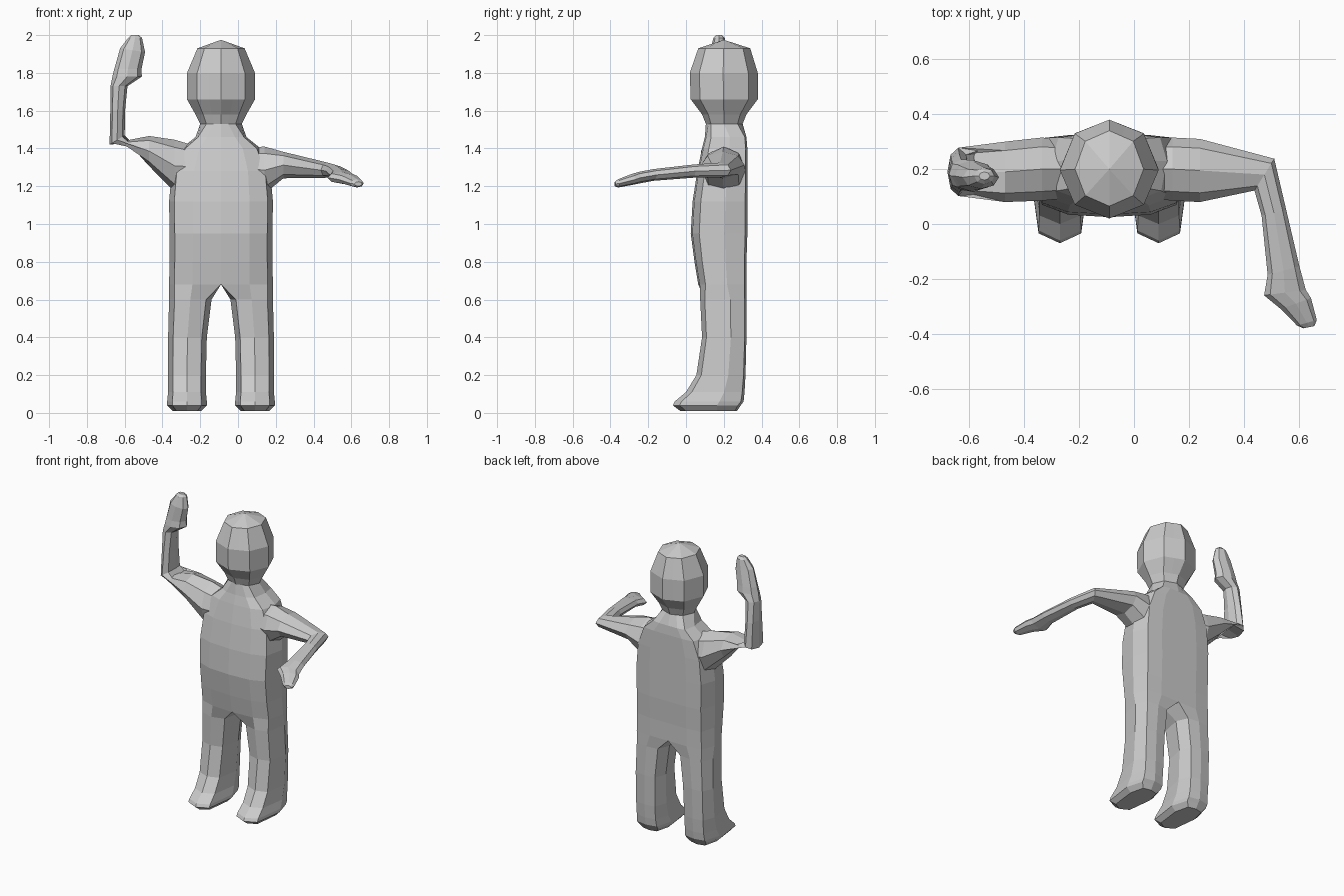
import bpy, bmesh, math
from mathutils import Vector

if "Cube" in bpy.data.objects:
    bpy.data.objects.remove(bpy.data.objects["Cube"])

CX = -0.09  # symmetry plane of the body

# Half cross-sections: u runs from inner to outer side, v from front to back
LEG = [(.5, 0), (.87, .1), (1, .65), (.85, .96), (.5, 1), (.15, .96), (0, .65), (.13, .1)]
TORSO = [(.55, .03), (.9, .15), (1, .6), (.88, .96), (.5, 1), (0, 1), (0, .5), (0, 0)]
HEAD = [(.35, .07), (.7, .14), (1, .49), (.7, .86), (.35, .93), (0, 1), (0, .5), (0, 0)]


def loft(bm, rings, cap_end=True):
    loops = [[bm.verts.new(p) for p in ring] for ring in rings]
    n = len(loops[0])
    for a, b in zip(loops, loops[1:]):
        for i in range(n):
            j = (i + 1) % n
            bm.faces.new((a[i], a[j], b[j], b[i]))
    bm.faces.new(loops[0])
    if cap_end:
        bm.faces.new(loops[-1])


def finish(bm, name):
    bmesh.ops.remove_doubles(bm, verts=bm.verts, dist=0.0005)
    bmesh.ops.recalc_face_normals(bm, faces=bm.faces)
    mesh = bpy.data.meshes.new(name)
    bm.to_mesh(mesh)
    bm.free()
    obj = bpy.data.objects.new(name, mesh)
    bpy.context.collection.objects.link(obj)
    return obj


# Body: one half lofted from foot to crown, then mirrored
sections = [  # z, inner x, outer x, front y, back y, shape
    (.01, .105, .255, -.03, .27, LEG), (.04, .075, .285, -.07, .29, LEG),
    (.06, .075, .285, -.06, .305, LEG), (.11, .08, .28, 0, .31, LEG),
    (.2, .08, .28, .055, .315, LEG), (.4, .075, .28, .085, .32, LEG),
    (.6, .05, .275, .075, .32, LEG), (.68, 0, .275, .065, .32, TORSO),
    (.8, 0, .272, .045, .32, TORSO), (.95, 0, .272, .025, .325, TORSO),
    (1.12, 0, .275, .035, .325, TORSO), (1.28, 0, .26, .06, .325, TORSO),
    (1.4, 0, .21, .085, .325, TORSO), (1.46, 0, .135, .1, .32, TORSO),
    (1.53, 0, .11, .105, .3, HEAD), (1.58, 0, .135, .085, .32, HEAD),
    (1.66, 0, .18, .025, .38, HEAD), (1.8, 0, .18, .02, .38, HEAD),
    (1.93, 0, .125, .065, .34, HEAD), (1.975, 0, 0, .2, .2, HEAD)]
bm = bmesh.new()
loft(bm, [[(xi + u * (xo - xi), yf + v * (yb - yf), z) for u, v in shape]
          for z, xi, xo, yf, yb, shape in sections], cap_end=False)
inner = [f for f in bm.faces if all(abs(v.co.x) < 1e-5 for v in f.verts)]
bmesh.ops.delete(bm, geom=inner, context='FACES')
copy = bmesh.ops.duplicate(bm, geom=bm.verts[:] + bm.edges[:] + bm.faces[:])
for v in copy['geom']:
    if isinstance(v, bmesh.types.BMVert):
        v.co.x = -v.co.x
for v in bm.verts:
    v.co.x += CX
body = finish(bm, "body")


# Arms: eight-sided tubes, each ring given by centre and two half-axes
def arm(name, rings):
    bm = bmesh.new()
    out = []
    for c, a, b in rings:
        c, a, b = Vector(c), Vector(a), Vector(b)
        out.append([c + a * math.cos(t * math.pi / 4) + b * math.sin(t * math.pi / 4)
                    for t in range(8)])
    loft(bm, out)
    return finish(bm, name)


right_arm = arm("bent_arm", [
    ((0, .2, 1.3), (0, .1, 0), (0, 0, .1)),
    ((.14, .2, 1.285), (0, .115, 0), (0, 0, .125)),
    ((.24, .195, 1.312), (0, .115, 0), (0, 0, .07)),
    ((.475, .18, 1.285), (.036, .058, 0), (0, 0, .04)),
    ((.51, .04, 1.28), (.045, .01, 0), (0, 0, .035)),
    ((.545, -.17, 1.26), (.058, .015, 0), (0, 0, .031)),
    ((.55, -.25, 1.245), (.076, .01, 0), (0, 0, .031)),
    ((.59, -.29, 1.235), (.055, .02, 0), (0, 0, .029)),
    ((.63, -.36, 1.215), (.036, .01, 0), (0, 0, .022)),
    ((.637, -.376, 1.212), (.02, .004, 0), (0, 0, .012))])
left_arm = arm("raised_arm", [
    ((-.18, .2, 1.3), (0, .1, 0), (0, 0, .1)),
    ((-.335, .2, 1.308), (0, .115, 0), (0, 0, .138)),
    ((-.47, .19, 1.386), (0, .11, 0), (0, 0, .08)),
    ((-.64, .19, 1.445), (0, .088, 0), (-.04, 0, -.025)),
    ((-.637, .185, 1.6), (0, .07, 0), (-.039, 0, 0)),
    ((-.63, .18, 1.73), (0, .055, 0), (-.045, 0, 0)),
    ((-.587, .175, 1.78), (0, .058, 0), (-.078, 0, 0)),
    ((-.583, .175, 1.82), (0, .052, 0), (-.072, 0, 0)),
    ((-.558, .17, 1.92), (0, .042, 0), (-.066, 0, .01)),
    ((-.545, .175, 1.985), (0, .03, 0), (-.037, 0, 0)),
    ((-.545, .175, 2.0), (0, .015, 0), (-.02, 0, 0))])

# Weld the arms into the body
bpy.context.view_layer.objects.active = body
for part in (right_arm, left_arm):
    mod = body.modifiers.new("join_" + part.name, 'BOOLEAN')
    mod.operation = 'UNION'
    mod.solver = 'EXACT'
    mod.object = part
    bpy.ops.object.modifier_apply(modifier=mod.name)
    bpy.data.objects.remove(part)
